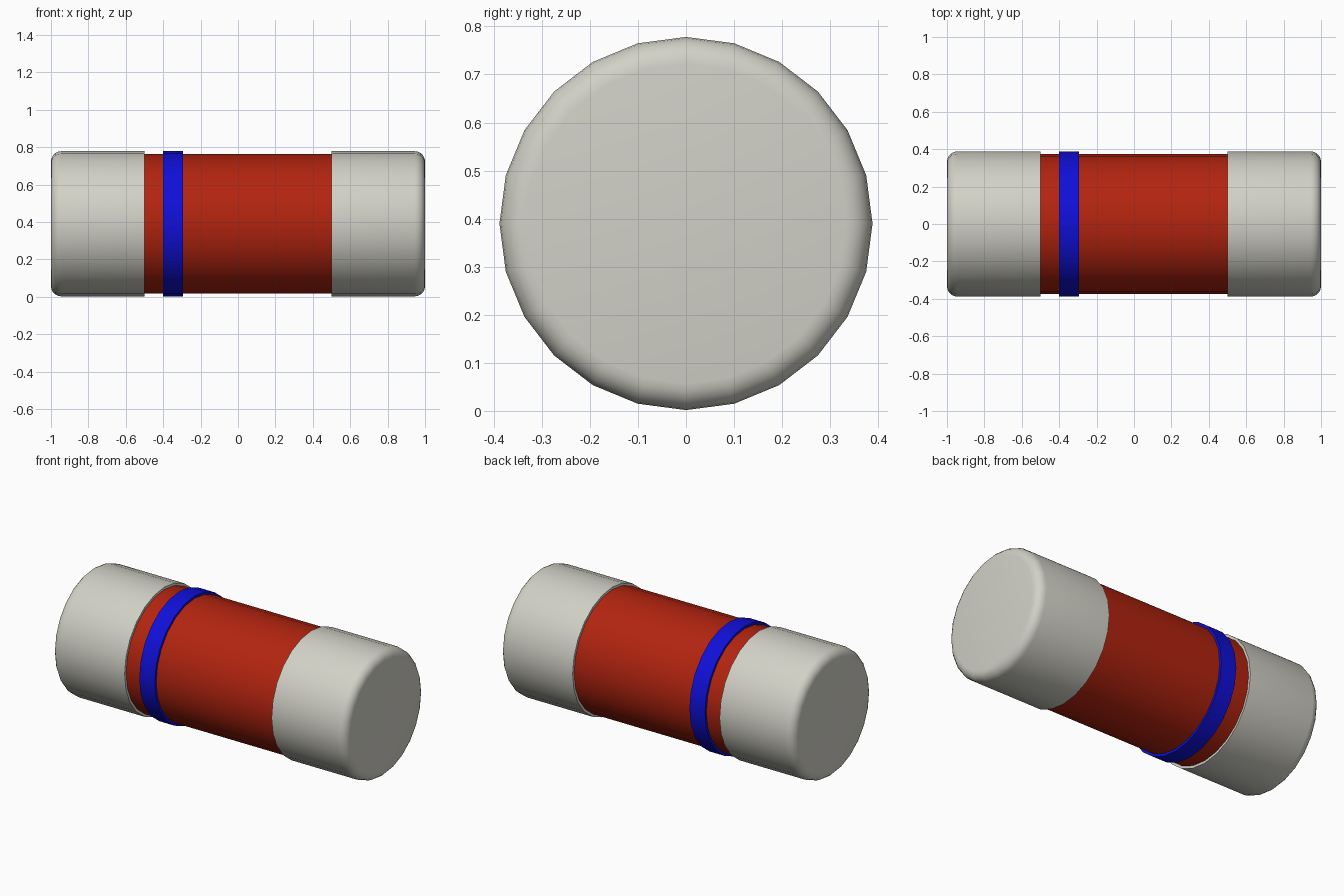
import bpy, bmesh, math

if "Cube" in bpy.data.objects:
    bpy.data.objects.remove(bpy.data.objects["Cube"])

SIDES = 24
AXIS_Z = 0.39


def material(name, colour):
    mat = bpy.data.materials.new(name)
    mat.use_nodes = True
    mat.diffuse_color = (*colour, 1)
    mat.node_tree.nodes["Principled BSDF"].inputs["Base Color"].default_value = (*colour, 1)
    return mat


def lathe(name, profile, mat):
    """Spin (x, radius) points around the x axis and close both ends."""
    bm = bmesh.new()
    rings = []
    for x, r in profile:
        angles = [2 * math.pi * i / SIDES for i in range(SIDES)]
        rings.append([bm.verts.new((x, r * math.sin(a), r * math.cos(a))) for a in angles])
    for a, b in zip(rings, rings[1:]):
        for i in range(SIDES):
            j = (i + 1) % SIDES
            bm.faces.new((a[i], a[j], b[j], b[i]))
    bm.faces.new(rings[0])
    bm.faces.new(rings[-1])
    bmesh.ops.recalc_face_normals(bm, faces=bm.faces[:])
    mesh = bpy.data.meshes.new(name)
    bm.to_mesh(mesh)
    bm.free()
    mesh.materials.append(mat)
    obj = bpy.data.objects.new(name, mesh)
    obj.location.z = AXIS_Z
    bpy.context.collection.objects.link(obj)
    bpy.ops.object.select_all(action="DESELECT")
    obj.select_set(True)
    bpy.context.view_layer.objects.active = obj
    bpy.ops.object.shade_smooth_by_angle(angle=math.radians(35))
    return obj


metal = material("pale metal", (0.645, 0.638, 0.572))
red = material("red lacquer", (0.448, 0.0174, 0.0049))
blue = material("blue paint", (0.0049, 0.0049, 0.692))

# Cylindrical body running into both caps
lathe("body", [(-0.9, 0.373), (0.9, 0.373)], red)

# Raised marking band near one end
lathe("marking_band", [(-0.4, 0.388), (-0.295, 0.388)], blue)

# End caps with rounded outer rims
CAP_R, FILLET, STEPS = 0.388, 0.055, 5
for side, name in ((1, "left_cap"), (-1, "right_cap")):
    profile = [(side * 0.5, CAP_R)]
    for k in range(STEPS + 1):
        a = math.pi / 2 * k / STEPS
        profile.append((side * (1 - FILLET + FILLET * math.sin(a)),
                        CAP_R - FILLET + FILLET * math.cos(a)))
    lathe(name, profile, metal)
